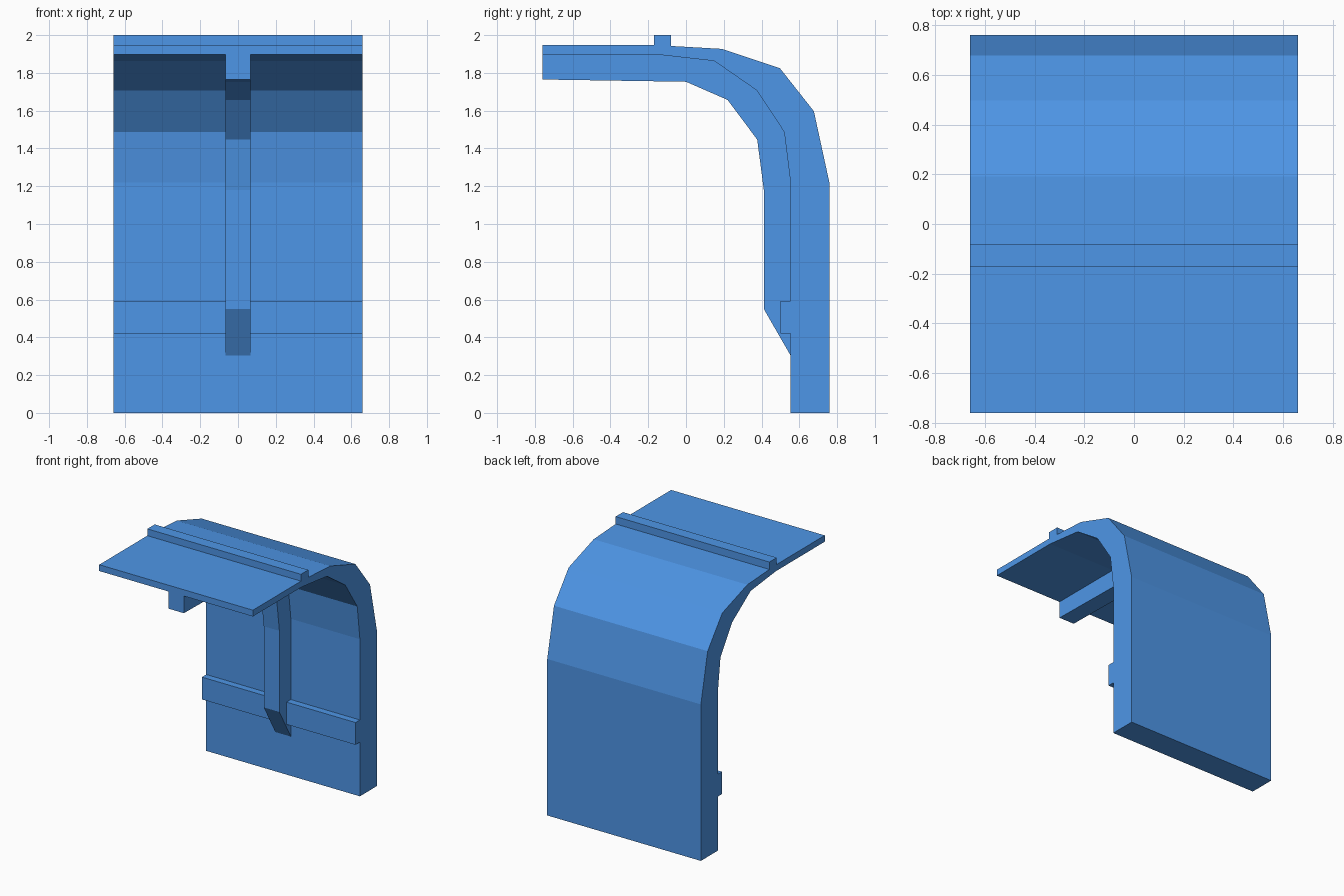
import bpy
import bmesh

if "Cube" in bpy.data.objects:
    bpy.data.objects.remove(bpy.data.objects["Cube"])

blue = bpy.data.materials.new("blue_paint")
blue.diffuse_color = (0.076, 0.305, 0.8, 1.0)
blue.use_nodes = True
blue.node_tree.nodes["Principled BSDF"].inputs["Base Color"].default_value = blue.diffuse_color


def extrude_profile(name, profile, half_width):
    """Sweep a closed (y, z) side profile across x, centred on x = 0."""
    bm = bmesh.new()
    face = bm.faces.new([bm.verts.new((-half_width, y, z)) for y, z in profile])
    swept = bmesh.ops.extrude_face_region(bm, geom=[face])["geom"]
    verts = [v for v in swept if isinstance(v, bmesh.types.BMVert)]
    bmesh.ops.translate(bm, verts=verts, vec=(2 * half_width, 0, 0))
    bmesh.ops.recalc_face_normals(bm, faces=bm.faces)
    mesh = bpy.data.meshes.new(name)
    bm.to_mesh(mesh)
    bm.free()
    mesh.materials.append(blue)
    obj = bpy.data.objects.new(name, mesh)
    bpy.context.collection.objects.link(obj)
    return obj


def rect(y0, y1, z0, z1):
    return [(y0, z0), (y1, z0), (y1, z1), (y0, z1)]


WIDTH = 0.66

# Side curves, running from the front lip over the bend and down
outer = [(-0.76, 1.947), (-0.16, 1.947), (0.19, 1.927), (0.497, 1.825),
         (0.677, 1.597), (0.76, 1.215), (0.76, 0)]
inner = [(-0.76, 1.898), (-0.16, 1.898), (0.15, 1.863), (0.375, 1.707),
         (0.52, 1.487), (0.553, 1.22)]
rib_edge = [(-0.76, 1.765), (0.0, 1.753), (0.22, 1.657), (0.377, 1.447),
            (0.412, 1.18), (0.412, 0.55), (0.553, 0.305)]

# Curved wall and overhanging roof
extrude_profile("curved_panel", outer + [(0.553, 0)] + inner[::-1], WIDTH)

# Central rib under the bend
extrude_profile("support_rib", rib_edge + inner[::-1], 0.067)

# Raised strip on the roof and rail on the inner wall
extrude_profile("roof_strip", rect(-0.17, -0.08, 1.92, 2.0), WIDTH)
extrude_profile("wall_rail", rect(0.5, 0.56, 0.42, 0.593), WIDTH)
